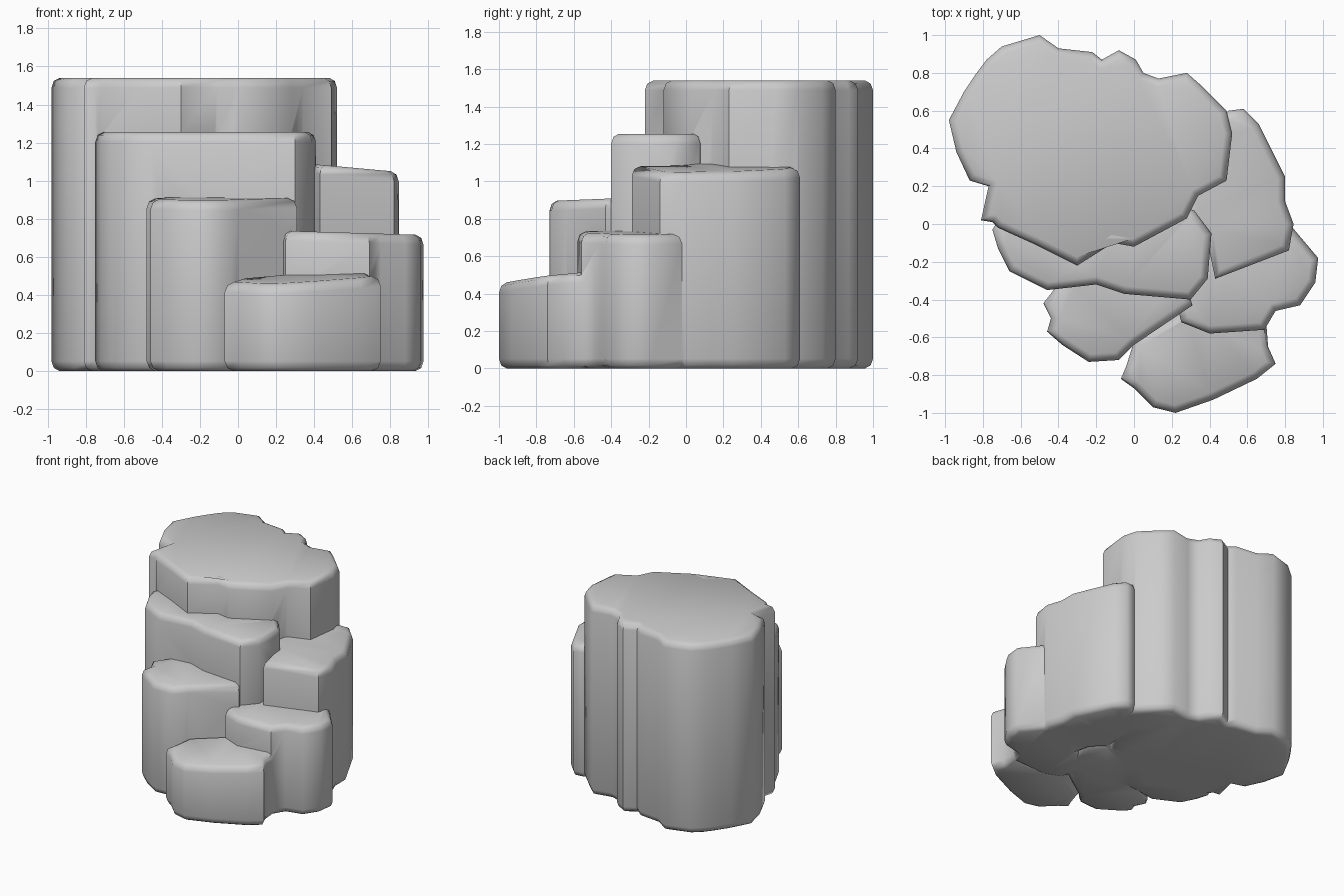
import bpy, bmesh, math
from mathutils import Vector

if "Cube" in bpy.data.objects:
    bpy.data.objects.remove(bpy.data.objects["Cube"])


def inset(pts, d):
    """Move each corner of a counter-clockwise outline inwards."""
    out = []
    n = len(pts)
    for i in range(n):
        p = Vector(pts[i])
        a = (p - Vector(pts[i - 1])).normalized()
        b = (Vector(pts[(i + 1) % n]) - p).normalized()
        m = Vector((-a.y - b.y, a.x + b.x)).normalized()
        k = max(0.75, m.dot(Vector((-a.y, a.x))))
        out.append(p + m * d / k)
    return out


def column(name, pts, top, slope=(0, 0), r=0.04):
    """Rock column: jagged outline, rounded at foot and top, with a tilted top."""
    area = sum(pts[i - 1][0] * pts[i][1] - pts[i][0] * pts[i - 1][1] for i in range(len(pts)))
    if area < 0:
        pts = pts[::-1]
    cx = sum(p[0] for p in pts) / len(pts)
    cy = sum(p[1] for p in pts) / len(pts)
    bm = bmesh.new()
    rings = []
    for d, h, upper in ((r, 0, 0), (r * .3, r * .4, 0), (0, r * 1.3, 0),
                        (0, -r * 1.3, 1), (r * .3, -r * .4, 1), (r, 0, 1)):
        ring = []
        for x, y in inset(pts, d):
            z = h + upper * (top + slope[0] * (x - cx) + slope[1] * (y - cy))
            ring.append(bm.verts.new((x, y, z)))
        rings.append(ring)
    n = len(pts)
    for lo, hi in zip(rings, rings[1:]):
        for i in range(n):
            j = (i + 1) % n
            bm.faces.new((lo[i], lo[j], hi[j], hi[i]))
    caps = [bm.faces.new(rings[0][::-1]), bm.faces.new(rings[-1])]
    bmesh.ops.triangulate(bm, faces=caps)
    bmesh.ops.recalc_face_normals(bm, faces=bm.faces)
    me = bpy.data.meshes.new(name)
    bm.to_mesh(me)
    bm.free()
    ob = bpy.data.objects.new(name, me)
    bpy.context.collection.objects.link(ob)
    return ob


# Tallest column at the back
rock = column("stepped_rock", [
    (-.98, .55), (-.90, .70), (-.84, .79), (-.78, .87), (-.70, .94), (-.50, 1.0),
    (-.40, .93), (-.22, .91), (-.17, .87), (-.08, .92), (.01, .87), (.05, .80),
    (.13, .77), (.28, .80), (.36, .73), (.49, .60), (.52, .48), (.49, .23), (.34, .15),
    (.28, .03), (0, -.12), (-.11, -.10), (-.30, -.22), (-.52, -.11),
    (-.72, -.02), (-.75, .01), (-.81, .02), (-.77, .20), (-.87, .23), (-.94, .38)], 1.54)

# Lower steps, descending to the front
steps = [
    column("upper_step", [
        (-.75, -.03), (-.72, -.13), (-.66, -.25), (-.46, -.35), (-.20, -.32), (-.05, -.37),
        (.30, -.40), (.39, -.29), (.41, -.05), (.32, .07), (0, .2), (-.6, .2)], 1.255),
    column("right_step", [
        (.50, .60), (.58, .61), (.66, .53), (.80, .25), (.80, .12), (.845, .0), (.82, -.14),
        (.43, -.29), (.38, -.05), (.28, .04), (.3, .4)], 1.07, (-.09, 0)),
    column("left_step", [
        (-.48, -.42), (-.41, -.33), (-.3, -.25), (.25, -.25), (.31, -.43), (0, -.64), (-.08, -.72),
        (-.24, -.73), (-.38, -.64), (-.46, -.57), (-.44, -.50)], .905, (0, .04)),
    column("side_step", [
        (.84, -.02), (.975, -.18), (.96, -.31), (.88, -.43), (.75, -.46), (.69, -.56),
        (.40, -.58), (.25, -.52), (.2, -.3), (.4, -.15), (.7, .05)], .725, (-.03, 0)),
    column("front_step", [
        (-.04, -.75), (.0, -.62), (.28, -.45), (.40, -.5), (.70, -.52), (.71, -.65),
        (.75, -.74), (.65, -.82), (.42, -.93), (.22, -1.0), (.10, -.97), (.0, -.87),
        (-.07, -.82)], .485, (.03, .10)),
]

# Fuse all steps into one solid rock
bpy.context.view_layer.objects.active = rock
rock.select_set(True)
for s in steps:
    mod = rock.modifiers.new("fuse", 'BOOLEAN')
    mod.operation = 'UNION'
    mod.solver = 'EXACT'
    mod.object = s
    bpy.ops.object.modifier_apply(modifier=mod.name)
    bpy.data.objects.remove(s)
bpy.ops.object.shade_smooth_by_angle(angle=math.radians(50))
